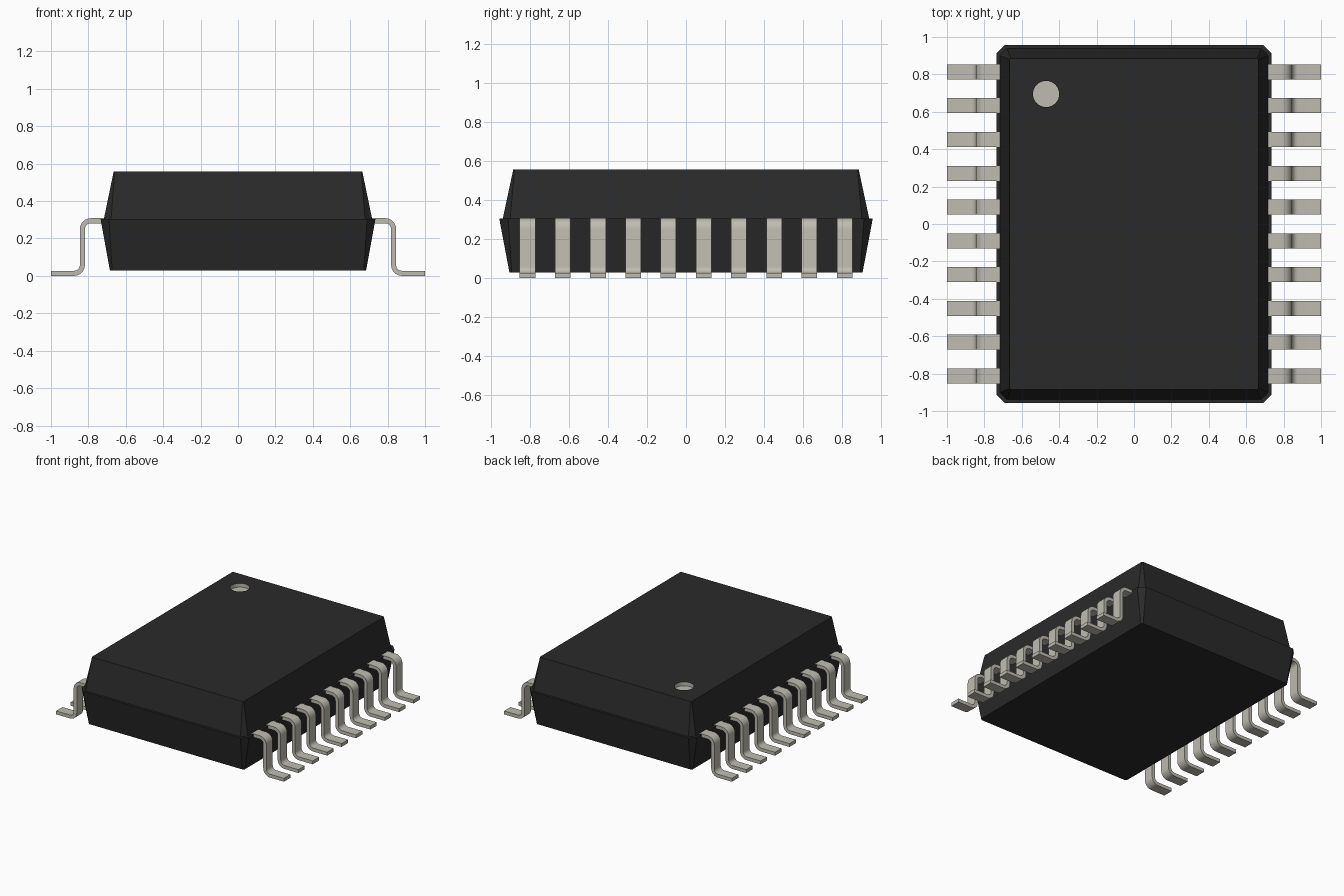
import bpy
import bmesh
from math import cos, sin, pi, radians

cube = bpy.data.objects.get("Cube")
if cube:
    bpy.data.objects.remove(cube)


def material(name, rgb, rough):
    m = bpy.data.materials.new(name)
    m.use_nodes = True
    m.diffuse_color = (*rgb, 1)
    bsdf = m.node_tree.nodes["Principled BSDF"]
    bsdf.inputs["Base Color"].default_value = (*rgb, 1)
    bsdf.inputs["Roughness"].default_value = rough
    return m


black = material("black plastic", (0.023, 0.023, 0.023), 0.6)
metal = material("pale metal", (0.52, 0.50, 0.44), 0.5)


def add_object(name, mesh):
    ob = bpy.data.objects.new(name, mesh)
    bpy.context.collection.objects.link(ob)
    return ob


def finish(bm, name, mats):
    bmesh.ops.recalc_face_normals(bm, faces=bm.faces)
    mesh = bpy.data.meshes.new(name)
    bm.to_mesh(mesh)
    bm.free()
    for m in mats:
        mesh.materials.append(m)
    return mesh


def bridge(bm, a, b, mat=0):
    n = len(a)
    for i in range(n):
        j = (i + 1) % n
        bm.faces.new((a[i], a[j], b[j], b[i])).material_index = mat


def loop_edges(bm, ring):
    return [bm.edges.get((v, ring[i - 1])) or bm.edges.new((v, ring[i - 1]))
            for i, v in enumerate(ring)]


# Body: stacked rectangles with clipped corners, stepped at the parting line
def section(bm, x, y, z, c):
    corners = [(x, y - c), (x - c, y), (c - x, y), (-x, y - c),
               (-x, c - y), (c - x, -y), (x - c, -y), (x, c - y)]
    return [bm.verts.new((px, py, z)) for px, py in corners]


TOP = 0.557
bm = bmesh.new()
rings = [section(bm, *s) for s in (
    (0.685, 0.905, 0.03, 0.012),
    (0.735, 0.957, 0.305, 0.045),
    (0.717, 0.939, 0.305, 0.038),
    (0.665, 0.885, TOP, 0.006))]
bm.faces.new(rings[0])
for lower, upper in zip(rings, rings[1:]):
    bridge(bm, lower, upper)


# Round marker recess in the top, with a pale wall and floor
def circle(z, n=40):
    return [bm.verts.new((-0.47 + 0.07 * cos(2 * pi * i / n),
                          0.695 + 0.07 * sin(2 * pi * i / n), z)) for i in range(n)]


rim, floor = circle(TOP), circle(TOP - 0.03)
bmesh.ops.triangle_fill(bm, use_beauty=True, normal=(0, 0, 1),
                        edges=loop_edges(bm, rings[-1]) + loop_edges(bm, rim))
bridge(bm, rim, floor, 1)
bm.faces.new(floor).material_index = 1
add_object("body", finish(bm, "body", [black, metal]))

# Lead: a bent strip, swept along a path with two rounded bends
R, HALF, WIDTH = 0.045, 0.0135, 0.08
HIGH, LOW, BEND_X, STEPS = 0.295, HALF, 0.832, 6
path = [(0.68, HIGH, 0, 1)]
for i in range(STEPS + 1):
    a = pi / 2 * (1 - i / STEPS)
    path.append((BEND_X - R + R * cos(a), HIGH - R + R * sin(a), cos(a), sin(a)))
for i in range(STEPS + 1):
    a = pi + pi / 2 * i / STEPS
    path.append((BEND_X + R + R * cos(a), LOW + R + R * sin(a), -cos(a), -sin(a)))
path.append((1.0, LOW, 0, 1))

bm = bmesh.new()
strips = []
for x, z, nx, nz in path:
    strips.append([bm.verts.new((x + s * HALF * nx, t * WIDTH / 2, z + s * HALF * nz))
                   for s, t in ((1, 1), (1, -1), (-1, -1), (-1, 1))])
for a, b in zip(strips, strips[1:]):
    bridge(bm, a, b)
bm.faces.new(strips[0])
bm.faces.new(strips[-1])
lead_mesh = finish(bm, "lead", [metal])

# Ten leads along each side
bpy.ops.object.select_all(action='DESELECT')
for side, turn in (("left", 0), ("right", pi)):
    for i in range(10):
        lead = add_object(f"{side}_lead_{i + 1}", lead_mesh)
        lead.location.y = 0.813 - i * 0.1806
        lead.rotation_euler.z = turn
lead.select_set(True)
bpy.context.view_layer.objects.active = lead
bpy.ops.object.shade_smooth_by_angle(angle=radians(35))
